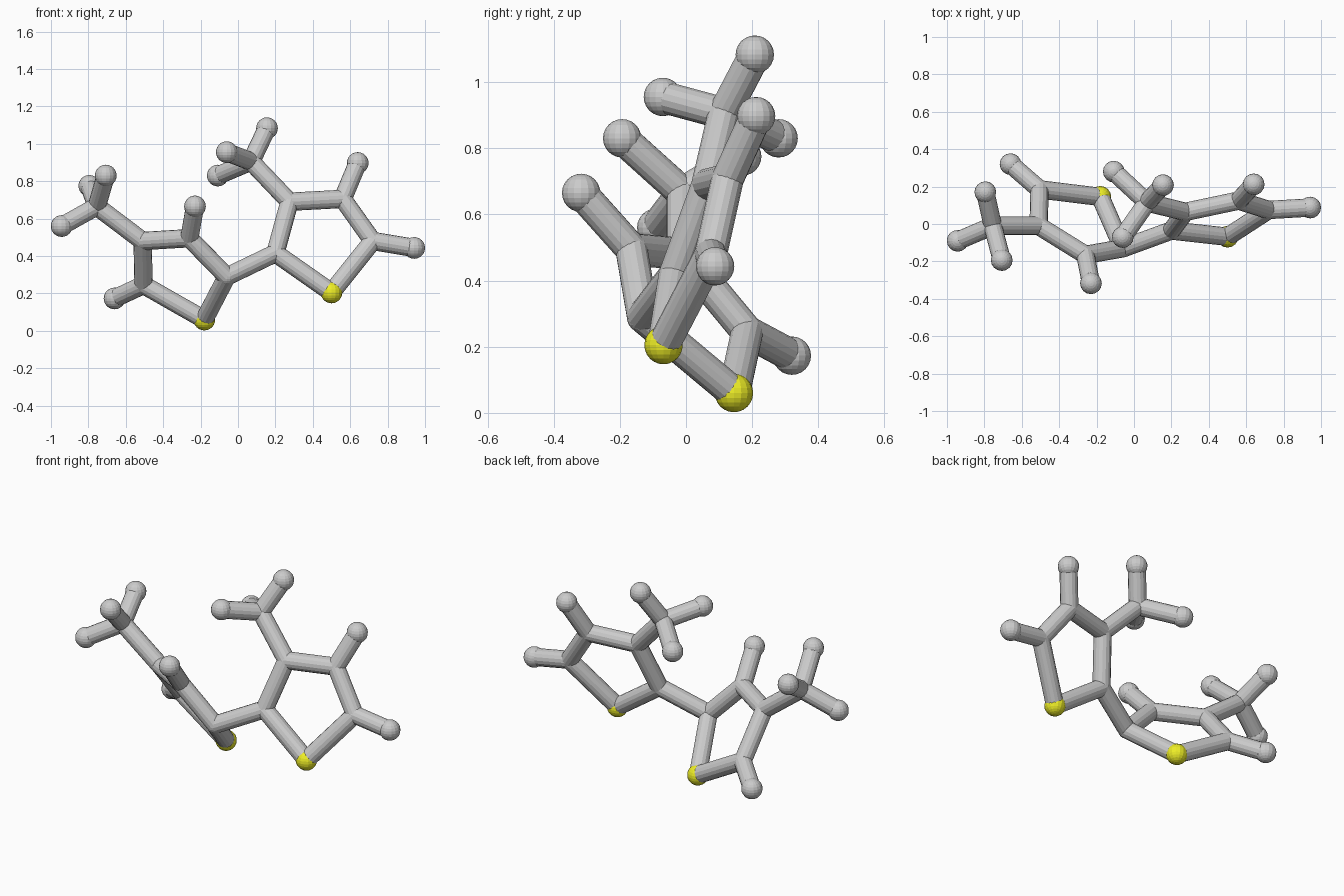
import bpy, bmesh
from mathutils import Vector, Matrix

if "Cube" in bpy.data.objects:
    bpy.data.objects.remove(bpy.data.objects["Cube"])

BALL, STICK = 0.058, 0.049

# atom centres: two five-sided rings, each with a methyl branch
A = {
    "S1": (-.18, .145, .06), "C2": (-.06, -.13, .29), "C3": (-.26, -.165, .495),
    "C4": (-.51, -.01, .48), "C5": (-.505, .185, .245), "C6": (-.755, -.01, .665),
    "H3": (-.23, -.317, .665), "H5": (-.66, .32, .173),
    "H6a": (-.943, -.09, .56), "H6b": (-.795, .17, .775), "H6c": (-.707, -.193, .83),
    "S11": (.50, -.068, .205), "C12": (.20, -.035, .415), "C13": (.275, .065, .69),
    "C14": (.56, .125, .705), "C15": (.72, .075, .48), "C16": (.07, .115, .905),
    "H14": (.64, .212, .897), "H15": (.942, .088, .443),
    "H16a": (.155, .208, 1.083), "H16b": (-.06, -.07, .955), "H16c": (-.108, .28, .83),
}
bonds = """S1-C2 C2-C3 C3-C4 C4-C5 C5-S1 C4-C6 C3-H3 C5-H5 C6-H6a C6-H6b C6-H6c
S11-C12 C12-C13 C13-C14 C14-C15 C15-S11 C13-C16 C14-H14 C15-H15 C16-H16a C16-H16b C16-H16c
C2-C12""".split()


def finish(name, bm, mat=None):
    me = bpy.data.meshes.new(name)
    bm.to_mesh(me)
    bm.free()
    if mat:
        me.materials.append(mat)
    bpy.context.collection.objects.link(bpy.data.objects.new(name, me))


def balls(name, letter, radius, mat=None):
    bm = bmesh.new()
    for key, p in A.items():
        if key[0] == letter:
            bmesh.ops.create_uvsphere(bm, u_segments=16, v_segments=12, radius=radius,
                                      matrix=Matrix.Translation(p))
    finish(name, bm, mat)


yellow = bpy.data.materials.new("yellow")
yellow.diffuse_color = (0.85, 0.85, 0.02, 1)
yellow.use_nodes = True
yellow.node_tree.nodes["Principled BSDF"].inputs["Base Color"].default_value = yellow.diffuse_color

# balls at the ends, corners and yellow ring atoms
balls("end_balls", "H", BALL)
balls("corner_joints", "C", STICK)
balls("yellow_balls", "S", BALL, yellow)

# sticks joining the atoms
bm = bmesh.new()
for b in bonds:
    p, q = (Vector(A[k]) for k in b.split("-"))
    d = q - p
    m = Matrix.Translation((p + q) / 2) @ d.to_track_quat('Z', 'Y').to_matrix().to_4x4()
    bmesh.ops.create_cone(bm, cap_ends=False, segments=16, radius1=STICK, radius2=STICK,
                          depth=d.length, matrix=m)
finish("bond_sticks", bm)
